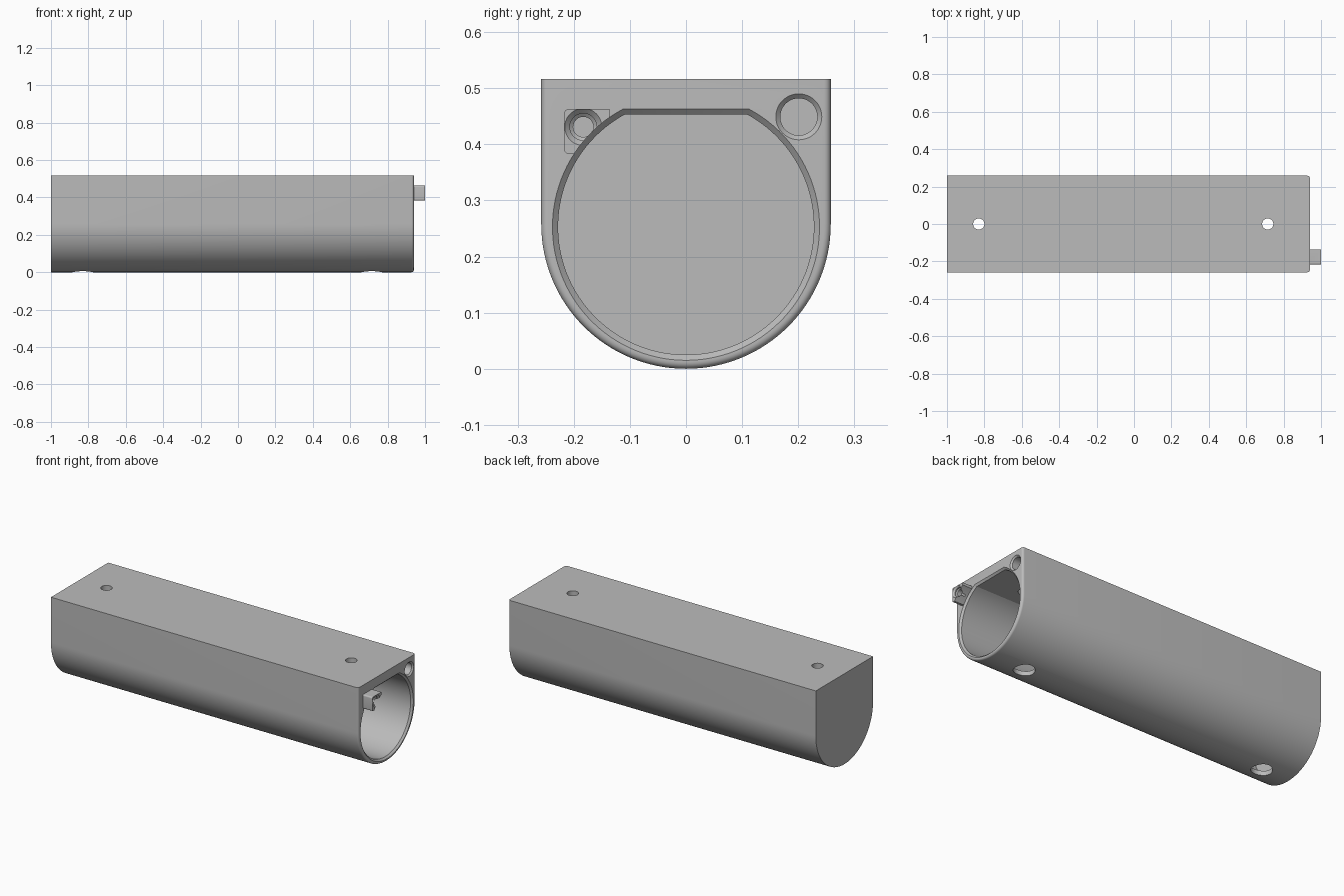
import bpy, bmesh, math

START, END = -1.0, 0.94      # closed end and open end of the body
HALF, TOP = 0.258, 0.516
CAV_Z = 0.253                # axis height of the cavity

if "Cube" in bpy.data.objects:
    bpy.data.objects.remove(bpy.data.objects["Cube"])

grey = bpy.data.materials.new("plain grey")
grey.use_nodes = True
grey.diffuse_color = (0.5, 0.5, 0.5, 1)
grey.node_tree.nodes["Principled BSDF"].inputs["Base Color"].default_value = (0.5, 0.5, 0.5, 1)


def arc(cy, cz, r, a0, a1, n):
    return [(cy + r * math.cos(a0 + (a1 - a0) * i / n),
             cz + r * math.sin(a0 + (a1 - a0) * i / n)) for i in range(n + 1)]


def circle(cy, cz, r, n=48):
    return arc(cy, cz, r, 0, math.tau, n)[:-1]


def flat_topped(r, top):
    """Circle around the cavity axis, cut flat at height top."""
    a = math.asin((top - CAV_Z) / r)
    return arc(0, CAV_Z, r, math.pi - a, math.tau + a, 96)


def loft(name, sections):
    """Closed solid through (x, outline) sections."""
    bm = bmesh.new()
    rings = [[bm.verts.new((x, y, z)) for y, z in pts] for x, pts in sections]
    n = len(rings[0])
    for a, b in zip(rings, rings[1:]):
        for i in range(n):
            j = (i + 1) % n
            bm.faces.new((a[i], a[j], b[j], b[i]))
    bm.faces.new(rings[0])
    bm.faces.new(rings[-1])
    bmesh.ops.recalc_face_normals(bm, faces=bm.faces)
    mesh = bpy.data.meshes.new(name)
    bm.to_mesh(mesh)
    bm.free()
    obj = bpy.data.objects.new(name, mesh)
    bpy.context.collection.objects.link(obj)
    mesh.materials.append(grey)
    return obj


def upright_hole(x, r, z0, z1):
    bpy.ops.mesh.primitive_cylinder_add(vertices=48, radius=r, depth=z1 - z0,
                                        location=(x, 0, (z0 + z1) / 2))
    obj = bpy.context.object
    obj.data.materials.append(grey)
    return obj


def cut(obj, cutters):
    """Subtract the cutters, bake the result and shade it."""
    for c in cutters:
        c.hide_render = True
        m = obj.modifiers.new("cut", 'BOOLEAN')
        m.operation, m.solver, m.object = 'DIFFERENCE', 'EXACT', c
    bpy.context.view_layer.update()
    baked = bpy.data.meshes.new_from_object(
        obj.evaluated_get(bpy.context.evaluated_depsgraph_get()))
    obj.modifiers.clear()
    obj.data = baked
    for c in cutters:
        bpy.data.objects.remove(c)
    bpy.ops.object.select_all(action='DESELECT')
    obj.select_set(True)
    bpy.context.view_layer.objects.active = obj
    bpy.ops.object.shade_smooth_by_angle(angle=math.radians(30))


# Body: U-shaped bar with the open end rounded along its sides and belly
outline = [(-HALF, TOP)] + arc(0, HALF, HALF, math.pi, math.tau, 64) + [(HALF, TOP)]
body = loft("body", [(START, outline), (END, outline)])
bm = bmesh.new()
bm.from_mesh(body.data)
rim = [e for e in bm.edges
       if all(v.co.x > END - 0.001 for v in e.verts)
       and not all(v.co.z > TOP - 0.001 for v in e.verts)]
bmesh.ops.bevel(bm, geom=rim, offset=0.012, segments=5, profile=0.5, affect='EDGES')
bm.to_mesh(body.data)
bm.free()

# Cavity with chamfered mouth, and the round socket beside it
cavity = loft("cavity_cutter", [(-0.97, flat_topped(0.228, 0.453)),
                                (END - 0.01, flat_topped(0.228, 0.453)),
                                (END + 0.001, flat_topped(0.239, 0.464))])
socket = loft("socket_cutter", [(END - 0.08, circle(0.201, 0.449, 0.033)),
                                (END - 0.008, circle(0.201, 0.449, 0.033)),
                                (END + 0.001, circle(0.201, 0.449, 0.042))])

# Screw holes: narrow through the top, wide access through the belly
holes = []
for x in (-0.83, 0.715):
    holes += [upright_hole(x, 0.03, 0.4, 0.6), upright_hole(x, 0.055, -0.1, 0.1)]
cut(body, [cavity, socket] + holes)

# Clip: small block on the open end, hollowed by a countersunk bore
Y0, Y1, Z0, Z1, R = -0.217, -0.136, 0.383, 0.463, 0.008
block = (arc(Y0 + R, Z0 + R, R, math.pi, 1.5 * math.pi, 6)
         + [(Y1, Z0), (Y1, Z1)]
         + arc(Y0 + R, Z1 - R, R, 0.5 * math.pi, math.pi, 6))
clip = loft("clip", [(END - 0.005, block), (1.0, block)])
clearance = loft("clearance_cutter", [(0.9, flat_topped(0.238, 0.463)),
                                      (1.1, flat_topped(0.238, 0.463))])
bore = loft("bore_cutter", [(x, circle(-0.183, 0.431, r)) for x, r in
                            ((0.955, 0.018), (0.98, 0.018), (0.985, 0.024),
                             (0.991, 0.024), (1.001, 0.034))])
cut(clip, [clearance, bore])
